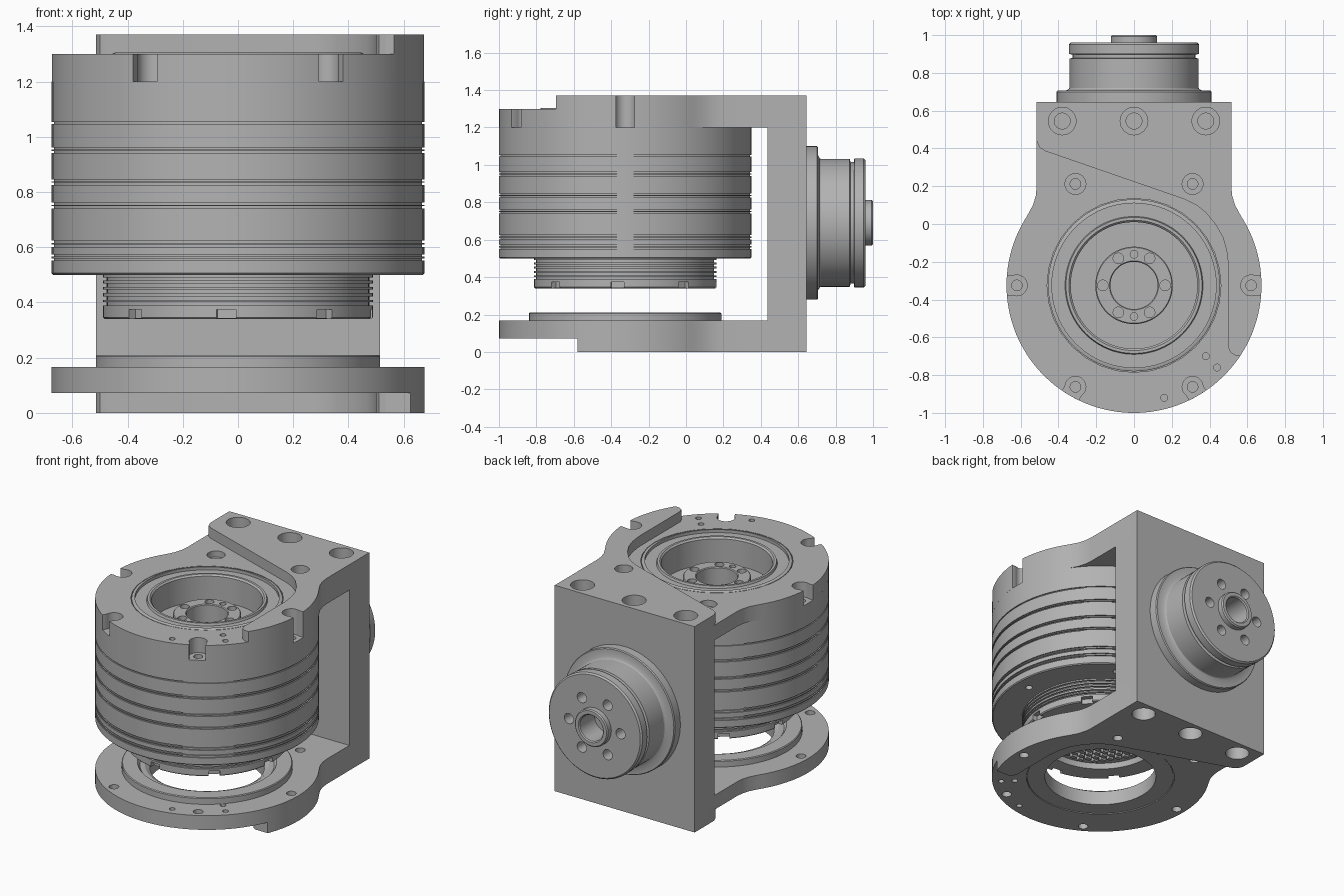
import bpy, bmesh
from math import sin, cos, radians, sqrt, pi
from mathutils import Matrix, Vector

if "Cube" in bpy.data.objects:
    bpy.data.objects.remove(bpy.data.objects["Cube"], do_unlink=True)

grey = bpy.data.materials.new("machined_grey")
grey.use_nodes = True
COLOUR = (0.45, 0.45, 0.45, 1)
grey.diffuse_color = COLOUR
grey.node_tree.nodes["Principled BSDF"].inputs["Base Color"].default_value = COLOUR

CY = -0.325          # y of the main vertical axis
R = 0.675            # main drum radius
BOLT = 0.62          # bolt circle radius
AXIS = Vector((0, CY, 0))


def finish(name, bm, matrix=None):
    bmesh.ops.recalc_face_normals(bm, faces=bm.faces)
    mesh = bpy.data.meshes.new(name)
    bm.to_mesh(mesh)
    bm.free()
    mesh.materials.append(grey)
    ob = bpy.data.objects.new(name, mesh)
    bpy.context.collection.objects.link(ob)
    if matrix:
        ob.matrix_world = matrix
    return ob


def lathe(name, profile, matrix, steps=96):
    """Revolve (radius, height) points around local z."""
    bm = bmesh.new()
    vs = [bm.verts.new((r, 0, z)) for r, z in profile]
    es = [bm.edges.new(p) for p in zip(vs, vs[1:])]
    if profile[0][0] > 0:
        es.append(bm.edges.new((vs[-1], vs[0])))
    bmesh.ops.spin(bm, geom=vs + es, axis=(0, 0, 1), cent=(0, 0, 0),
                   angle=2 * pi, steps=steps, use_duplicate=False)
    bmesh.ops.remove_doubles(bm, verts=bm.verts, dist=1e-5)
    return finish(name, bm, matrix)


def prism(name, outline, z0, z1):
    bm = bmesh.new()
    face = bm.faces.new([bm.verts.new((x, y, z0)) for x, y in outline])
    out = bmesh.ops.extrude_face_region(bm, geom=[face])
    top = [v for v in out["geom"] if isinstance(v, bmesh.types.BMVert)]
    bmesh.ops.translate(bm, verts=top, vec=(0, 0, z1 - z0))
    return finish(name, bm)


def add_box(bm, size, matrix):
    bmesh.ops.create_cube(bm, size=1, matrix=matrix @ Matrix.Diagonal((*size, 1)))


def add_pin(bm, x, y, r, z0, z1):
    bmesh.ops.create_cone(bm, cap_ends=True, segments=32, radius1=r, radius2=r,
                          depth=z1 - z0, matrix=Matrix.Translation((x, y, (z0 + z1) / 2)))


def cut(ob, cutter):
    """Apply a boolean difference and discard the cutter."""
    cutter.hide_render = True
    mod = ob.modifiers.new("cut", "BOOLEAN")
    mod.object, mod.operation, mod.solver = cutter, "DIFFERENCE", "EXACT"
    bpy.context.view_layer.objects.active = ob
    bpy.ops.object.modifier_apply(modifier=mod.name)
    bpy.data.objects.remove(cutter, do_unlink=True)


def cut_pins(ob, pins):
    for p in pins:
        bm = bmesh.new()
        add_pin(bm, *p)
        cut(ob, finish("cutter", bm, ob.matrix_world.copy()))


def polar(r, deg, y=CY):
    return r * cos(radians(deg)), y + r * sin(radians(deg))


def arm_outline():
    """Round plate blending into a rectangular back tab."""
    right = [(0.515, 0.645), (0.515, 0.2), (0.52, 0.15), (0.535, 0.1)]
    arc = [polar(R, 33 - i * 246 / 90) for i in range(91)]
    return right + arc + [(-x, y) for x, y in reversed(right)]


def step_outline(tip):
    """Area lowered beside the diagonal rib and its curved finger."""
    return [(-0.8, 0.44), (-0.515, 0.44), (-0.5, 0.405), (-0.47, 0.386), (0.27, 0.13),
            (0.33, 0.1), (0.38, 0.06), (0.43, 0), (0.47, -0.07), (0.49, -0.14), (0.5, -0.22),
            (0.5, tip + 0.04), (0.51, tip + 0.015), (0.535, tip), (0.8, tip),
            (0.8, -1.2), (-0.8, -1.2)]


def grooves(r, z0, z1, cuts, depth=0.012, width=0.012):
    """Outer wall profile with square ring grooves."""
    pts = [(r - 0.006, z0), (r, z0 + 0.006)]
    for z in cuts:
        pts += [(r, z - width / 2), (r - depth, z - width / 2),
                (r - depth, z + width / 2), (r, z + width / 2)]
    return pts + [(r, z1)]


upright = Matrix.Translation(AXIS)
hexes = [polar(BOLT, a) for a in range(0, 360, 60)]
back_bolts = [(x, 0.545) for x in (-0.38, 0, 0.38)]

# Main drum: neck, grooved body and stepped bowl with inner hub
profile = [(0, 0.38), (0.36, 0.38), (0.37, 0.345)]
profile += grooves(0.488, 0.34, 0.5, (0.395, 0.415, 0.44, 0.462, 0.485))
profile += grooves(R, 0.5, 1.2, (0.555, 0.57, 0.605, 0.62, 0.745, 0.757, 0.83, 0.842,
                                 0.945, 0.957, 1.05), 0.008, 0.008)
profile += [(0.455, 1.2), (0.455, 1.3), (0.445, 1.305), (0.435, 1.305), (0.435, 1.285),
            (0.365, 1.285), (0.36, 1.3), (0.345, 1.3), (0.335, 1.29), (0.335, 1.12),
            (0.205, 1.12), (0.205, 1.195), (0.2, 1.2), (0.13, 1.2), (0.125, 1.195),
            (0.125, 0.95), (0, 0.95)]
drum = lathe("main_drum", profile, upright)

bm = bmesh.new()
for i in range(8):      # notches in the neck rim
    spin = Matrix.Rotation(radians(45 * i - 5), 4, "Z")
    add_box(bm, (0.06, 0.07, 0.06), spin @ Matrix.Translation((0.485, 0, 0.345)))
cut(drum, finish("notch_cutter", bm, upright))
hub_holes = [(*polar(0.165, a, 0), 0.028, 1.13, 1.25) for a in range(0, 360, 60)]
hub_holes += [(0, s * 0.165, 0.02, 1.13, 1.25) for s in (-1, 1)]
screw_holes = [(*polar(BOLT, a, 0), 0.028, 1.1, 1.25) for a in range(0, 360, 60)]
under_holes = [(*polar(0.58, a, 0), 0.022, 0.4, 0.54) for a in range(0, 360, 60)]
cut_pins(drum, hub_holes + screw_holes + under_holes)

# Staggered grille cells under the drum
bm = bmesh.new()
for row in range(-7, 8):
    for col in range(-6, 7):
        x, y = (col + 0.5 * (row % 2)) * 0.055, row * 0.042
        if sqrt(x * x + y * y) < 0.31:
            add_box(bm, (0.035, 0.026, 0.03), Matrix.Translation((x, y, 0.37)))
finish("vent_grille", bm, upright)

# Top arm with stepped face, open bolt slots and countersunk back bolts
top_arm = prism("top_arm", arm_outline(), 1.2, 1.37)
cut(top_arm, prism("step_cutter", step_outline(-0.695), 1.3, 1.5))
cut_pins(top_arm, [(0, CY, 0.46, 1.1, 1.5)])
cut_pins(top_arm, [(x, y, 0.055, 1.1, 1.5) for x, y in hexes if y < 0])
cut_pins(top_arm, [(x, y, r, z, 1.5) for x, y in hexes if y > 0 for r, z in ((0.055, 1.26), (0.028, 1.1))])
cut_pins(top_arm, [(x, y, r, z, 1.5) for x, y in back_bolts for r, z in ((0.073, 1.27), (0.042, 1.22))])
cut_pins(top_arm, [(*p, 0.018, 1.25, 1.5) for p in ((0.38, -0.7), (0.44, -0.76), (0.16, -0.92))])
bm = bmesh.new()
for a in (0, 180, 240, 300):
    spin = Matrix.Rotation(radians(a), 4, "Z")
    add_box(bm, (0.12, 0.1, 0.4), spin @ Matrix.Translation((BOLT + 0.06, 0, 1.3)))
cut(top_arm, finish("slot_cutter", bm, upright))

# Base arm, stepped on its underside
base_arm = prism("base_arm", arm_outline(), 0, 0.167)
cut(base_arm, prism("step_cutter", step_outline(-0.58), -0.2, 0.072))
cut_pins(base_arm, [(0, CY, 0.46, -0.2, 0.4)])
cut_pins(base_arm, [(x, y, 0.03, -0.2, 0.4) for x, y in hexes])
cut_pins(base_arm, [(x, y, r, -0.2, z) for x, y in back_bolts for r, z in ((0.073, 0.1), (0.042, 0.15))])
cut_pins(base_arm, [(*p, 0.018, -0.2, 0.4) for p in ((0.38, -0.7), (0.44, -0.76), (0.16, -0.92))])

# Raised ring seated in the base
lathe("base_ring", [(0.345, 0.075), (0.455, 0.075), (0.455, 0.16), (0.515, 0.16), (0.515, 0.205),
                    (0.51, 0.21), (0.42, 0.21), (0.405, 0.19), (0.375, 0.19), (0.345, 0.17)], upright)

# Back plate joining both arms
bm = bmesh.new()
add_box(bm, (1.03, 0.21, 1.034), Matrix.Translation((0, 0.54, 0.684)))
finish("back_plate", bm)

# Rear actuator: flange, body, output face and hollow boss
rear = Matrix.Translation((0, 0, 0.69)) @ Matrix.Rotation(-pi / 2, 4, "X")
profile = [(0, 0.64), (0.41, 0.64), (0.41, 0.7), (0.405, 0.707), (0.36, 0.707), (0.345, 0.715),
           (0.342, 0.72), (0.342, 0.875), (0.325, 0.88), (0.325, 0.897), (0.345, 0.9),
           (0.345, 0.95), (0.335, 0.96), (0.122, 0.96), (0.122, 0.993), (0.115, 1),
           (0.092, 1), (0.085, 0.993), (0.085, 0.84), (0, 0.84)]
actuator = lathe("rear_actuator", profile, rear)
cut_pins(actuator, [(*polar(0.19, a, 0), 0.034, 0.88, 1.1) for a in range(0, 360, 60)])

# Smooth rounded walls while keeping machined edges crisp
bpy.ops.object.select_all(action="DESELECT")
for ob in bpy.context.scene.objects:
    if ob.type == "MESH" and grey.name in ob.data.materials:
        ob.select_set(True)
        bpy.context.view_layer.objects.active = ob
bpy.ops.object.shade_smooth_by_angle(angle=radians(30))
